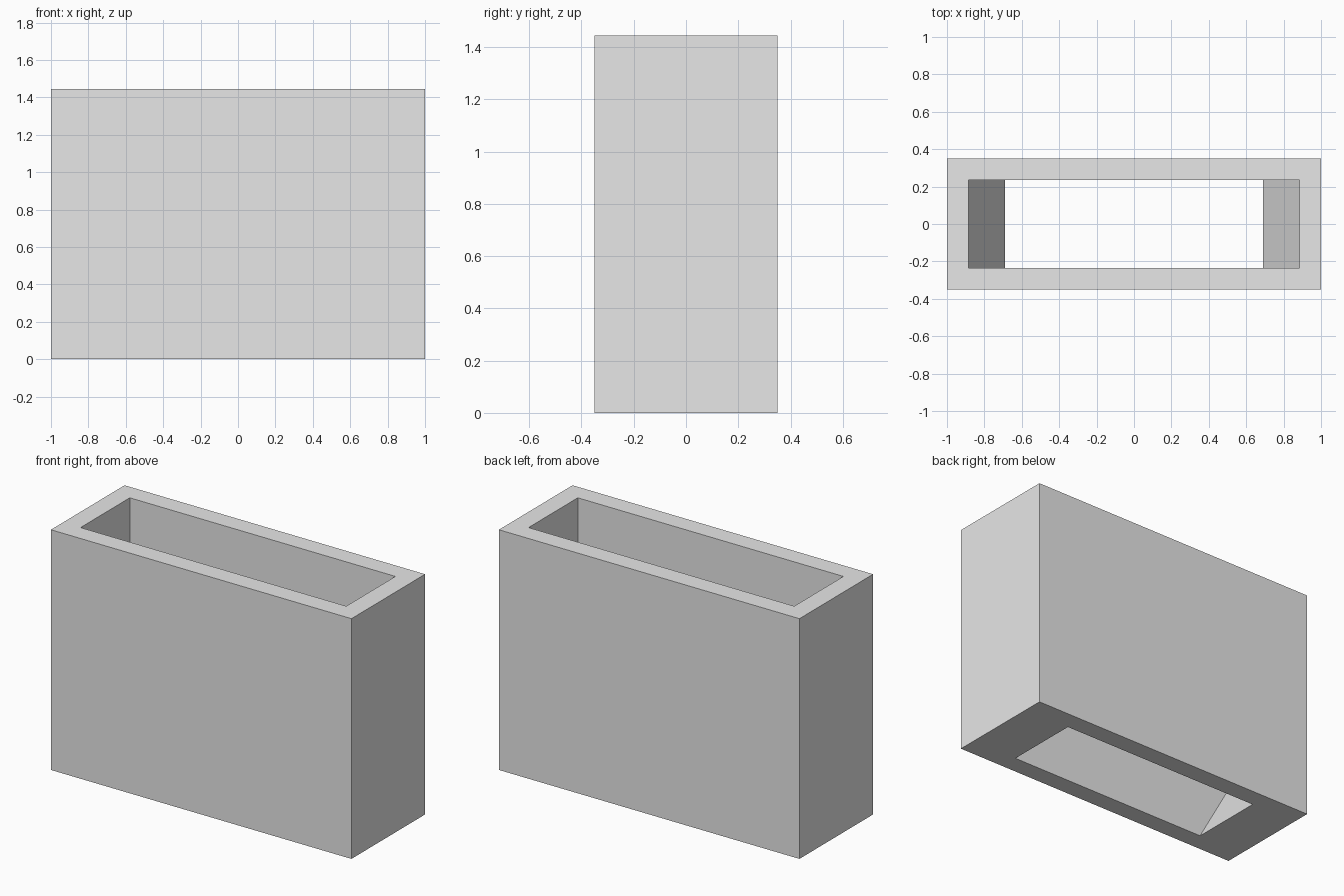
import bpy
import bmesh

default_cube = bpy.data.objects.get("Cube")
if default_cube:
    bpy.data.objects.remove(default_cube, do_unlink=True)

# Plain grey material
grey = bpy.data.materials.new("plain grey")
grey.use_nodes = True
colour = (0.8, 0.8, 0.8, 1)
grey.diffuse_color = colour
grey.node_tree.nodes["Principled BSDF"].inputs["Base Color"].default_value = colour

HEIGHT = 1.445
# Wall section as rectangular rings (half width, half depth, height):
# up the outside, over the rim, down the shaft, in along the sloped ends
RINGS = [
    (1.0, 0.35, 0.0),
    (1.0, 0.35, HEIGHT),
    (0.884, 0.234, HEIGHT),
    (0.884, 0.234, 0.35),
    (0.69, 0.234, 0.0),
]
CORNERS = [(-1, -1), (1, -1), (1, 1), (-1, 1)]

# Hollow open-ended box with end walls thickening towards the base
bm = bmesh.new()
rings = [[bm.verts.new((sx * w, sy * d, z)) for sx, sy in CORNERS]
         for w, d, z in RINGS]
for i, lower in enumerate(rings):
    upper = rings[(i + 1) % len(rings)]
    for j in range(4):
        k = (j + 1) % 4
        bm.faces.new((lower[j], lower[k], upper[k], upper[j]))
bmesh.ops.recalc_face_normals(bm, faces=bm.faces)

mesh = bpy.data.meshes.new("hopper_box")
bm.to_mesh(mesh)
bm.free()
mesh.materials.append(grey)
box = bpy.data.objects.new("hopper_box", mesh)
bpy.context.collection.objects.link(box)
